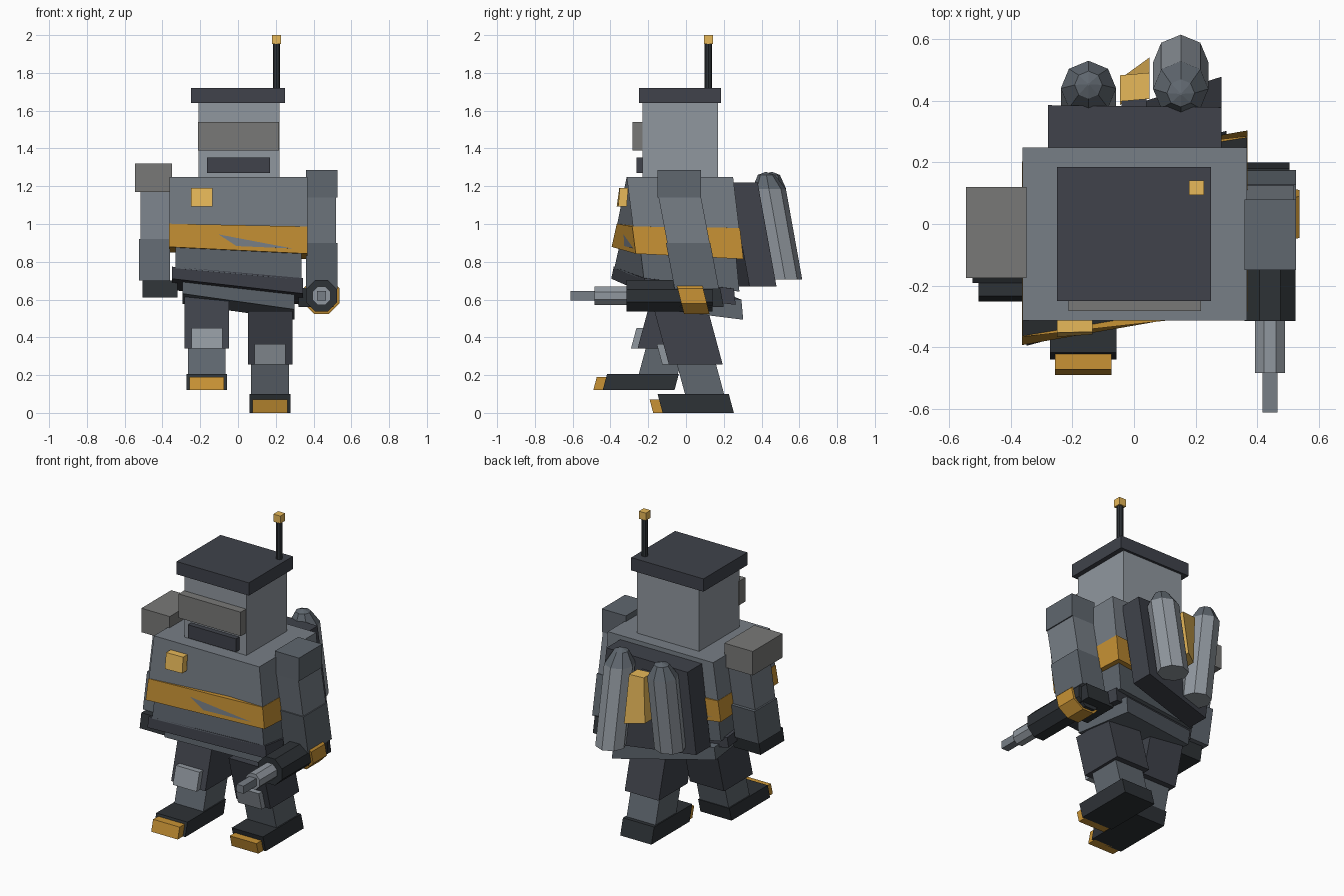
import bpy, bmesh
from math import pi, cos, sin

if "Cube" in bpy.data.objects:
    bpy.data.objects.remove(bpy.data.objects["Cube"])


def material(name, rgb):
    m = bpy.data.materials.new(name)
    m.diffuse_color = (*rgb, 1)
    m.use_nodes = True
    m.node_tree.nodes["Principled BSDF"].inputs["Base Color"].default_value = m.diffuse_color
    return m


YELLOW = material("yellow", (0.58, 0.29, 0.035))
BRIGHT = material("bright_yellow", (0.80, 0.48, 0.10))
BLACK = material("near_black", (0.027, 0.032, 0.037))
DARK = material("dark", (0.050, 0.055, 0.070))
STEEL = material("steel", (0.115, 0.135, 0.158))
MID = material("mid", (0.185, 0.21, 0.24))
LIGHT = material("light", (0.28, 0.31, 0.345))
TAUPE = material("taupe", (0.19, 0.19, 0.185))


def finish(name, bm, mat, warp):
    for v in bm.verts:
        if warp:
            v.co = warp(*v.co)
    bmesh.ops.recalc_face_normals(bm, faces=bm.faces)
    me = bpy.data.meshes.new(name)
    bm.to_mesh(me)
    bm.free()
    me.materials.append(mat)
    ob = bpy.data.objects.new(name, me)
    bpy.context.collection.objects.link(ob)


def box(name, x, y, z, mat, warp=None):
    bm = bmesh.new()
    bmesh.ops.create_cube(bm, size=1)
    for v in bm.verts:
        v.co = [r[0] if c < 0 else r[1] for c, r in zip(v.co, (x, y, z))]
    finish(name, bm, mat, warp)


def lathe(name, profile, place, mat, warp=None, n=8, turn=0.0):
    """Closed turned solid from (radius, height) pairs; place maps to world."""
    bm = bmesh.new()
    rings = [[bm.verts.new(place(r * cos(turn + 2 * pi * i / n),
                                 r * sin(turn + 2 * pi * i / n), h))
              for i in range(n)] for r, h in profile]
    for a, b in zip(rings, rings[1:]):
        for i in range(n):
            j = (i + 1) % n
            bm.faces.new((a[i], a[j], b[j], b[i]))
    bm.faces.new(rings[0])
    bm.faces.new(rings[-1])
    finish(name, bm, mat, warp)


def shear(k, z0):
    return lambda x, y, z: (x, y + k * (z0 - z), z)


def twist(x, y, z):
    d = 1.25 - z
    tilt = 0.3 * d * d * x + 0.75 * min(d, .55) ** 3 * y
    return x, y + d * (-0.03 + 0.43 * x), z - tilt


def pack_twist(k, c):
    return lambda x, y, z: (x, y + (1.2 - z) * (c + k * x), z)


# head, cap and antenna
box("head", (-.21, .22), (-.23, .17), (1.25, 1.64), LIGHT)
box("visor", (-.213, .217), (-.283, -.22), (1.39, 1.54), TAUPE)
box("mouth_grille", (-.163, .17), (-.263, -.22), (1.27, 1.353), DARK)
box("cap", (-.25, .25), (-.25, .185), (1.64, 1.72), DARK)
lathe("antenna", [(.019, 1.72), (.019, 1.96)],
      lambda a, b, h: (.203 + a, .118 + b, h), BLACK)
box("antenna_tip", (.179, .227), (.094, .142), (1.953, 2.0), BRIGHT)

# twisted torso stack
box("chest", (-.362, .367), (-.314, .249), (.87, 1.25), MID, twist)
box("chest_badge", (-.25, -.135), (-.345, -.3), (1.09, 1.19), BRIGHT, twist)
box("belt", (-.364, .369), (-.318, .252), (.845, .99), YELLOW, twist)
box("abdomen", (-.33, .335), (-.285, .22), (.70, .86), STEEL, twist)
box("waist", (-.35, .345), (-.285, .19), (.635, .71), DARK, twist)
box("pelvis", (-.295, .30), (-.2, .235), (.565, .66), STEEL, twist)

# back unit with two tanks
box("backpack", (-.28, .285), (.24, .383), (.67, 1.22), DARK, pack_twist(.6, .01))
box("pack_core", (-.046, .05), (.40, .485), (.87, 1.16), BRIGHT, pack_twist(2.2, .06))
box("core_mount", (-.04, .04), (.34, .43), (.88, 1.15), DARK, pack_twist(.6, .01))
for side, cx, k in (("left", -.148, -.15), ("right", .152, .18)):
    def place(a, b, h):
        return cx + a, .44 + b, h

    w = shear(k, 1.18)
    lathe(side + "_tank", [(.09, .705), (.09, 1.185)], place, LIGHT, w)
    lathe(side + "_tank_cap", [(.09, 1.185), (.045, 1.26), (.004, 1.275)],
          place, STEEL, w)

# legs: left strides forward and up, right stays back
for side, cx, k in (("left", -.165, -.27), ("right", .17, .27)):
    left = side == "left"
    w = shear(k, .55)
    hip = .63 if left else .54
    knee = .34 if left else .255
    ankle = .205 if left else .10
    front = -.20 if left else -.17
    box(side + "_thigh", (cx - .118, cx + .118), (front, front + .285),
        (knee, hip), DARK, w)
    box(side + "_shin", (cx - .1, cx + .1), (front + .043, front + .25),
        (ankle, knee), STEEL, w)
    box(side + "_knee_pad", (cx - .082, cx + .082), (front - .035, front + .02),
        (knee, knee + .11), LIGHT, w)
    sole = .12 if left else 0
    heel = .055 if left else .105
    toe = -.325 if left else -.272
    box(side + "_foot", (cx - .108, cx + .108), (toe, heel), (sole, ankle), BLACK, w)
    box(side + "_toe_cap", (cx - .092, cx + .092), (toe - .05, toe + .01),
        (sole, sole + .07), YELLOW, w)

# left arm swings forward
w = shear(-.19, 1.17)
box("left_shoulder", (-.546, -.35), (-.175, .12), (1.17, 1.32), TAUPE)
box("left_upper_arm", (-.515, -.36), (-.10, .10), (.92, 1.18), MID, w)
box("left_forearm", (-.525, -.36), (-.102, .12), (.70, .92), STEEL, w)
box("left_hand", (-.505, -.32), (-.145, .09), (.61, .70), BLACK, w)

# right arm swings back and holds the blaster
w = shear(.19, 1.14)
box("right_shoulder", (.36, .527), (-.15, .08), (1.14, 1.285), STEEL)
box("right_upper_arm", (.365, .52), (-.145, .08), (.90, 1.15), MID, w)
box("right_forearm", (.36, .527), (-.152, .083), (.655, .90), STEEL, w)
box("right_hand", (.32, .505), (-.14, .09), (.56, .66), BLACK, w)


def gun(a, b, h):
    return .442 + a, h, .62 + b


lathe("blaster_body", [(.089, -.315), (.089, .14)], gun, BLACK, turn=pi / 8)
lathe("blaster_collar", [(.104, -.03), (.104, .105)], gun, YELLOW,
      shear(.25, .6), turn=pi / 8)
lathe("blaster_barrel", [(.052, -.485), (.052, -.31)], gun, LIGHT, turn=pi / 8)
lathe("blaster_muzzle", [(.034, -.612), (.034, -.48)], gun, MID, n=4, turn=pi / 4)
